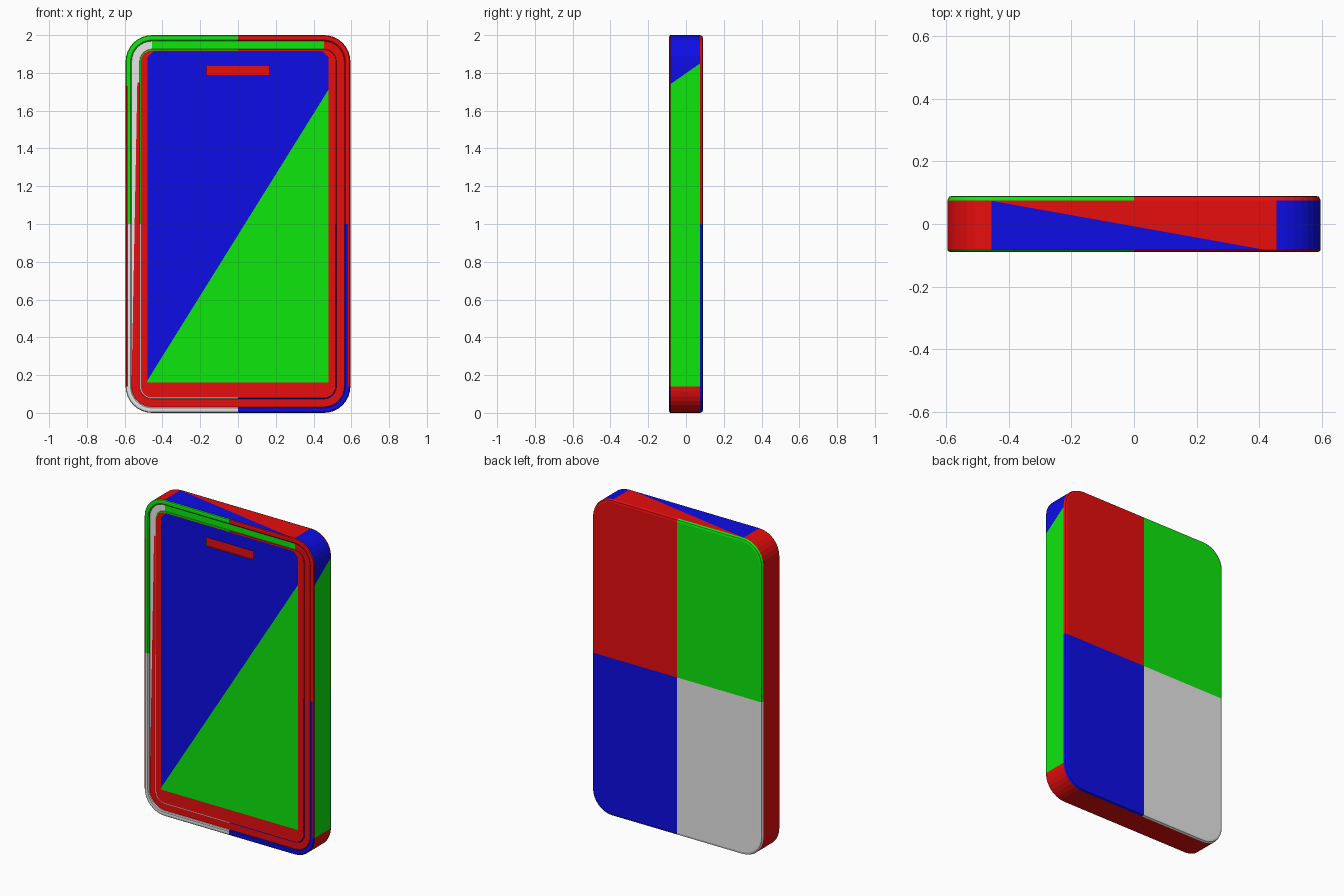
import bpy, bmesh, math

if "Cube" in bpy.data.objects:
    bpy.data.objects.remove(bpy.data.objects["Cube"])

# One material per flat colour
COLOURS = {
    "red": (0.8, 0.004, 0.004, 1),
    "green": (0.004, 0.8, 0.004, 1),
    "blue": (0.004, 0.004, 0.8, 1),
    "pale_grey": (0.8, 0.8, 0.8, 1),
}
MATS = []
for colour_name, value in COLOURS.items():
    m = bpy.data.materials.new(colour_name)
    m.diffuse_color = value
    m.use_nodes = True
    m.node_tree.nodes["Principled BSDF"].inputs["Base Color"].default_value = m.diffuse_color
    MATS.append(m)
RED, GREEN, BLUE, GREY = range(4)

HALF_W, HEIGHT, RADIUS, SEGS = 0.595, 2.0, 0.14, 8


def outline(d, y):
    """Rounded rectangle inset by d, at depth y, anticlockwise from the front."""
    r = max(RADIUS - d, 0.02)
    cx, lo, hi = HALF_W - d - r, d + r, HEIGHT - d - r
    pts = []
    for k, (x, z) in enumerate([(-cx, lo), (cx, lo), (cx, hi), (-cx, hi)]):
        for i in range(SEGS + 1):
            a = math.pi + (k + i / SEGS) * math.pi / 2
            pts.append((x + r * math.cos(a), y, z + r * math.sin(a)))
    return pts


def cut(bm, co, no):
    bmesh.ops.bisect_plane(bm, geom=bm.verts[:] + bm.edges[:] + bm.faces[:],
                           plane_co=co, plane_no=no, dist=1e-5)


def part(name, rings, rule, cuts=(), back=False, front=False, finish=None):
    """Loft inset rings, cut along colour borders, colour faces by rule."""
    bm = bmesh.new()
    loops = [[bm.verts.new(p) for p in outline(d, y)] for d, y in rings]
    n = len(loops[0])
    for a, b in zip(loops, loops[1:]):
        for j in range(n):
            k = (j + 1) % n
            bm.faces.new((a[j], a[k], b[k], b[j]))
    if back:
        bm.faces.new(loops[0][::-1])
    if front:
        bm.faces.new(loops[-1])
    for co, no in cuts:
        cut(bm, co, no)
    if finish:
        finish(bm)
    bm.normal_update()
    for f in bm.faces:
        c = f.calc_center_median()
        f.material_index = rule(c.x, c.y, c.z, f.normal)
    me = bpy.data.meshes.new(name)
    bm.to_mesh(me)
    bm.free()
    for m in MATS:
        me.materials.append(m)
    ob = bpy.data.objects.new(name, me)
    bpy.context.collection.objects.link(ob)
    return ob


# Colour rules
def quadrant(x, y, z, n):
    if z > 1:
        return RED if x > 0 else GREEN
    return BLUE if x > 0 else GREY


def side(x, y, z, n):
    if x > 0.455 and z > 0.155:
        return BLUE if z > 1.735 + 0.7 * (y + 0.09) else GREEN
    if z > 1.9 and abs(x) < 0.455:
        return BLUE if y < -0.0075 - 0.179 * x else RED
    return RED


def rim(x, y, z, n):
    if abs(x) > HALF_W - 0.012 and 0.155 < z < 1.75:
        return RED
    return quadrant(x, y, z, n)


def groove(x, y, z, n):
    if x < -0.455 and z > 0.15 and x < -0.533 - 0.019 * (1.75 - z) or x < -0.455 and z > 1.75:
        return GREY
    return GREEN if z > 1.5 and abs(x) < 0.46 else RED


def screen(x, y, z, n):
    if y > -0.0835:                                   # speaker recess
        return GREEN if n.x > 0.5 else RED
    chamfered = abs(x) + z > 2.362
    if abs(x) > 0.48 or z < 0.16 or z > 1.916 or chamfered:
        return RED
    return BLUE if z > 0.942 + 1.606 * x else GREEN


def sink_speaker(bm):
    slot = [f for f in bm.faces if abs(f.calc_center_median().x) < 0.167
            and 1.785 < f.calc_center_median().z < 1.84]
    new = bmesh.ops.extrude_face_region(bm, geom=slot)["geom"]
    bmesh.ops.translate(bm, vec=(0, 0.008, 0),
                        verts=[v for v in new if isinstance(v, bmesh.types.BMVert)])
    for f in slot:
        if f.is_valid:
            bm.faces.remove(f)


X0, Z1 = ((0, 0, 0), (1, 0, 0)), ((0, 0, 1), (0, 0, 1))

# Back cover with a softened edge
part("back_cover", [(0.017, 0.09), (0.005, 0.087), (0, 0.075)], quadrant,
     cuts=[X0, Z1], back=True)

# Side band
part("side_band", [(0, 0.075), (0, -0.083)], side,
     cuts=[((0, -0.09, 1.735), (0, -0.7, 1)),
           ((0, -0.0075, 2), (0.179, 1, 0))])

# Raised front rim
part("front_rim", [(0, -0.083), (0.004, -0.088), (0.012, -0.09),
                   (0.026, -0.09), (0.031, -0.086), (0.032, -0.078)], rim,
     cuts=[X0, Z1, ((0, 0, 1.73), (0, 0, 1))])

# Sunken groove inside the rim
part("front_groove", [(0.032, -0.078), (0.074, -0.078)], groove,
     cuts=[((-0.533, 0, 1.75), (1, 0, -0.019)), ((0, 0, 1.75), (0, 0, 1))])

# Thin edge around the front panel
part("panel_edge", [(0.074, -0.078), (0.076, -0.083), (0.081, -0.084)], quadrant,
     cuts=[X0, Z1])

# Front panel with screen and speaker recess
part("screen_panel", [(0.081, -0.084)], screen, front=True,
     cuts=[((-0.48, 0, 0), (1, 0, 0)), ((0.48, 0, 0), (1, 0, 0)),
           ((0, 0, 0.16), (0, 0, 1)), ((0, 0, 1.916), (0, 0, 1)),
           ((0.48, 0, 1.882), (1, 0, 1)), ((-0.48, 0, 1.882), (-1, 0, 1)),
           ((0, 0, 0.942), (-1.606, 0, 1)),
           ((-0.167, 0, 0), (1, 0, 0)), ((0.167, 0, 0), (1, 0, 0)),
           ((0, 0, 1.785), (0, 0, 1)), ((0, 0, 1.84), (0, 0, 1))],
     finish=sink_speaker)
